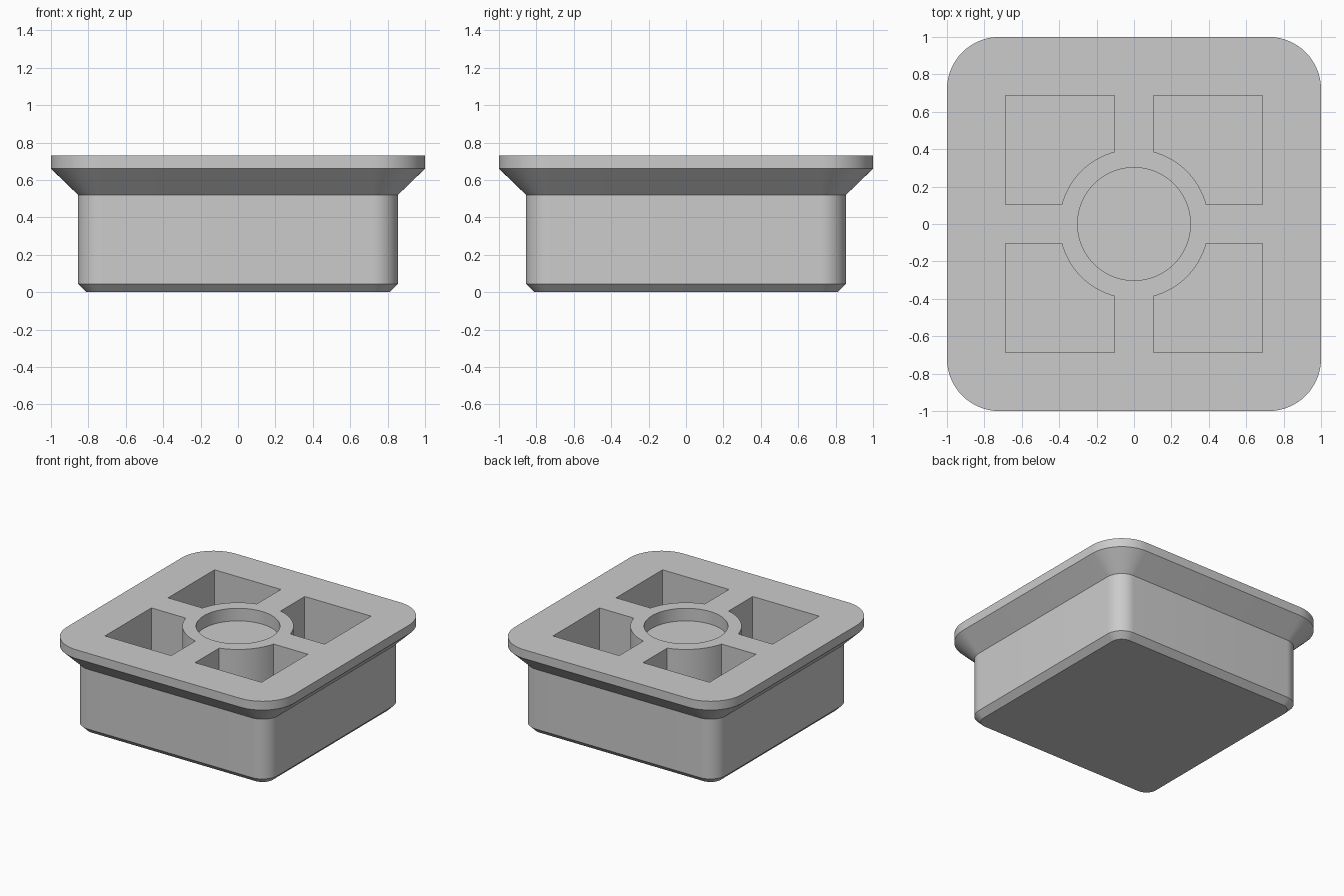
import bpy
import bmesh
from math import pi, sin, cos, asin

if "Cube" in bpy.data.objects:
    bpy.data.objects.remove(bpy.data.objects["Cube"], do_unlink=True)

TOP = 0.73
POCKET_FLOOR = 0.13
DISC_FLOOR = 0.63

grey = bpy.data.materials.new("plain grey")
grey.use_nodes = True
grey.diffuse_color = (0.6, 0.6, 0.6, 1)
grey.node_tree.nodes["Principled BSDF"].inputs["Base Color"].default_value = (0.6, 0.6, 0.6, 1)


def rounded_square(half, radius, steps=16):
    """Counter-clockwise outline of a square with round corners."""
    points = []
    for corner, (sx, sy) in enumerate([(1, 1), (-1, 1), (-1, -1), (1, -1)]):
        for i in range(steps + 1):
            a = (corner + i / steps) * pi / 2
            points.append((sx * (half - radius) + radius * cos(a),
                           sy * (half - radius) + radius * sin(a)))
    return points


def loft(name, sections):
    """Solid through a stack of (z, outline) sections."""
    bm = bmesh.new()
    rings = [[bm.verts.new((x, y, z)) for x, y in outline] for z, outline in sections]
    for low, high in zip(rings, rings[1:]):
        for i in range(len(low)):
            j = (i + 1) % len(low)
            bm.faces.new((low[i], low[j], high[j], high[i]))
    bm.faces.new(rings[0][::-1])
    bm.faces.new(rings[-1])
    bmesh.ops.recalc_face_normals(bm, faces=bm.faces)
    mesh = bpy.data.meshes.new(name)
    bm.to_mesh(mesh)
    bm.free()
    mesh.materials.append(grey)
    obj = bpy.data.objects.new(name, mesh)
    bpy.context.collection.objects.link(obj)
    return obj


def cut(target, cutter):
    """Subtract the cutter and remove it."""
    cutter.hide_render = True
    mod = target.modifiers.new("cut", 'BOOLEAN')
    mod.operation = 'DIFFERENCE'
    mod.solver = 'EXACT'
    mod.object = cutter
    bpy.context.view_layer.objects.active = target
    bpy.ops.object.modifier_apply(modifier=mod.name)
    bpy.data.objects.remove(cutter, do_unlink=True)


# Body: chamfered foot, straight wall, flared rim
body = loft("flanged_block", [
    (z, rounded_square(half, radius)) for z, half, radius in [
        (0, 0.81, 0.09), (0.045, 0.855, 0.135), (0.52, 0.855, 0.135),
        (0.66, 1, 0.28), (TOP, 1, 0.28)]])

# Four pockets, each with a corner rounded in around the central boss
inner, outer, boss = 0.105, 0.688, 0.4
start = asin(inner / boss)
arc = [pi / 2 - start - (pi / 2 - 2 * start) * i / 20 for i in range(21)]
pocket = [(outer, inner), (outer, outer), (inner, outer)]
pocket += [(boss * cos(a), boss * sin(a)) for a in arc]
for quarter in range(4):
    c, s = cos(quarter * pi / 2), sin(quarter * pi / 2)
    outline = [(c * x - s * y, s * x + c * y) for x, y in pocket]
    cut(body, loft("pocket_cutter", [(POCKET_FLOOR, outline), (TOP + 0.1, outline)]))

# Shallow round recess in the boss
circle = [(0.302 * cos(i * pi / 32), 0.302 * sin(i * pi / 32)) for i in range(64)]
cut(body, loft("recess_cutter", [(DISC_FLOOR, circle), (TOP + 0.1, circle)]))

bpy.ops.object.select_all(action='DESELECT')
body.select_set(True)
bpy.context.view_layer.objects.active = body
bpy.ops.object.shade_smooth_by_angle(angle=pi / 6)
